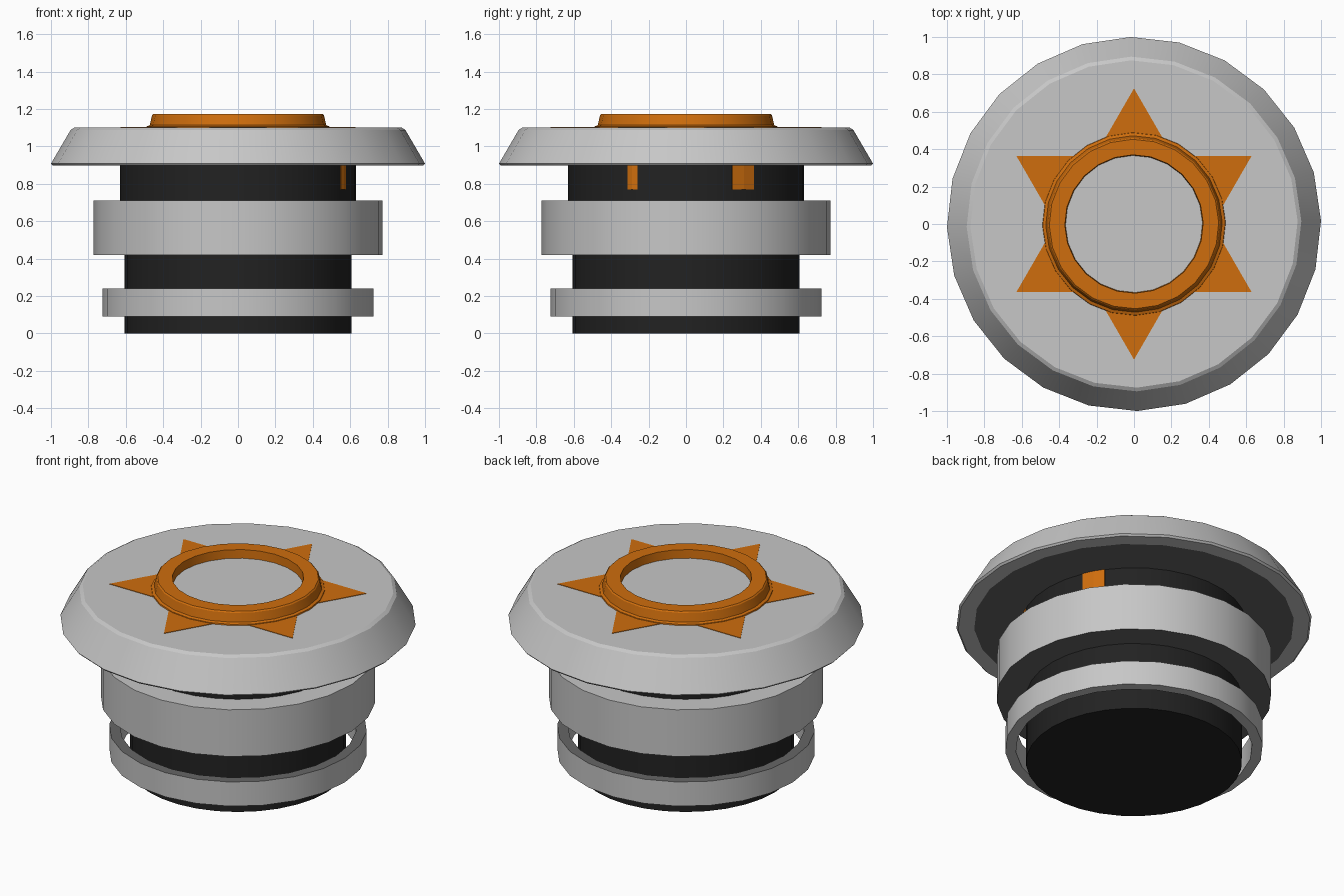
import bpy, bmesh, math

if "Cube" in bpy.data.objects:
    bpy.data.objects.remove(bpy.data.objects["Cube"])


def mat(name, r, g, b):
    m = bpy.data.materials.new(name)
    m.diffuse_color = (r, g, b, 1)
    m.use_nodes = True
    m.node_tree.nodes["Principled BSDF"].inputs["Base Color"].default_value = m.diffuse_color
    return m


LIGHT = mat("light grey", 0.57, 0.57, 0.57)
MID = mat("mid grey", 0.13, 0.13, 0.13)
DARK = mat("near black", 0.016, 0.016, 0.016)
ORANGE = mat("orange", 0.62, 0.155, 0.004)


def finish(name, bm, mats, smooth=True):
    bmesh.ops.recalc_face_normals(bm, faces=bm.faces)
    me = bpy.data.meshes.new(name)
    bm.to_mesh(me)
    bm.free()
    for m in mats:
        me.materials.append(m)
    ob = bpy.data.objects.new(name, me)
    bpy.context.collection.objects.link(ob)
    if smooth:
        bpy.ops.object.select_all(action='DESELECT')
        ob.select_set(True)
        bpy.context.view_layer.objects.active = ob
        bpy.ops.object.shade_smooth_by_angle(angle=math.radians(25))
    return ob


def lathe(name, profile, sides, mats, closed=False, slots=None):
    """Spin (radius, z) points round z; slots maps a profile segment to a material."""
    bm = bmesh.new()
    rings = []
    for r, z in profile:
        if r == 0:
            rings.append([bm.verts.new((0, 0, z))] * sides)
        else:
            a = [2 * math.pi * i / sides + math.radians(1) for i in range(sides)]
            rings.append([bm.verts.new((r * math.cos(t), r * math.sin(t), z)) for t in a])
    n = len(rings)
    for k in range(n if closed else n - 1):
        lo, hi = rings[k], rings[(k + 1) % n]
        for i in range(sides):
            j = (i + 1) % sides
            vs = list(dict.fromkeys([lo[i], lo[j], hi[j], hi[i]]))
            f = bm.faces.new(vs)
            f.material_index = (slots or {}).get(k, 0)
    return finish(name, bm, mats)


def prism(name, pts, z0, z1, mats):
    bm = bmesh.new()
    f = bm.faces.new([bm.verts.new((x, y, z0)) for x, y in pts])
    ex = bmesh.ops.extrude_face_region(bm, geom=[f])
    for v in ex["geom"]:
        if isinstance(v, bmesh.types.BMVert):
            v.co.z = z1
    return finish(name, bm, mats, smooth=False)


# Dark central body, slightly wider neck under the cap
lathe("core", [(0, 0), (0.607, 0), (0.607, 0.6), (0.632, 0.6), (0.632, 0.905), (0, 0.905)],
      32, [DARK])

# Loose lower ring, with a gap round the core
lathe("lower_ring", [(0.665, 0.09), (0.725, 0.09), (0.725, 0.24), (0.665, 0.24)],
      24, [LIGHT, MID], closed=True, slots={2: 1})

# Thick middle collar with a darker underside
lathe("middle_collar", [(0.6, 0.42), (0.773, 0.42), (0.773, 0.71), (0.6, 0.71)],
      24, [LIGHT, MID], closed=True, slots={0: 1})

# Sloped cap plate with a darker underside
lathe("cap_plate", [(0, 0.897), (0.9, 0.897), (0.99, 0.897), (1.0, 0.908),
                    (0.895, 1.088), (0.875, 1.1), (0, 1.1)],
      24, [LIGHT, MID], slots={0: 1})

# Six-pointed star inlay
star = []
for i in range(12):
    r = 0.725 if i % 2 == 0 else 0.725 / math.sqrt(3)
    t = math.radians(90 + 30 * i)
    star.append((r * math.cos(t), r * math.sin(t)))
prism("star_inlay", star, 1.097, 1.103, [ORANGE])

# Raised ring and its pale floor
lathe("top_ring", [(0.365, 1.1), (0.49, 1.1), (0.488, 1.107), (0.472, 1.113),
                   (0.46, 1.165), (0.453, 1.172), (0.37, 1.172)],
      24, [ORANGE], closed=True)
lathe("ring_floor", [(0.368, 1.1), (0.368, 1.12), (0, 1.12)], 24, [LIGHT])

# Star tips that just break through the neck
for name, deg, half in (("wide_tip", 29, 0.066), ("narrow_tip", -27, 0.03)):
    t = math.radians(deg)
    c, s = math.cos(t), math.sin(t)
    pts = [(x * c - y * s, x * s + y * c) for x, y in
           ((0.58, -half), (0.632, -half), (0.637, 0), (0.632, half), (0.58, half))]
    prism(name, pts, 0.77, 0.9, [ORANGE])
